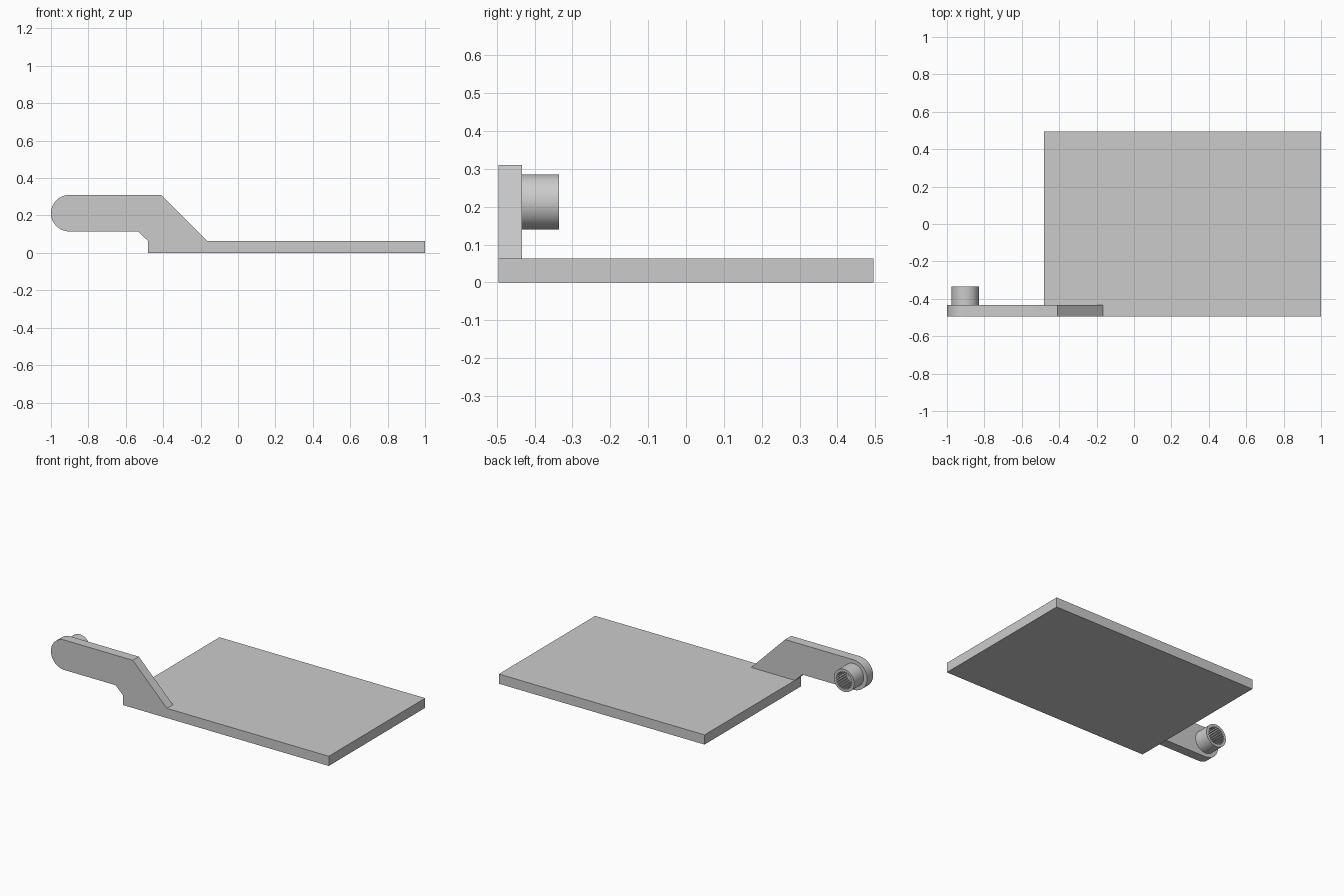
import bpy, bmesh
from math import sin, cos, pi, radians

cube = bpy.data.objects.get("Cube")
if cube:
    bpy.data.objects.remove(cube, do_unlink=True)

grey = bpy.data.materials.new("plain grey")
grey.use_nodes = True
COLOUR = (0.6, 0.6, 0.6, 1)
grey.diffuse_color = COLOUR
grey.node_tree.nodes["Principled BSDF"].inputs["Base Color"].default_value = COLOUR

FRONT, BACK = -0.495, 0.495
ARM_BACK = -0.433
THICK = 0.063
LEFT_EDGE = -0.48
HUB_X, HUB_Z, ARM_R = -0.9025, 0.2125, 0.0975


def finish(name, bm):
    bmesh.ops.recalc_face_normals(bm, faces=bm.faces)
    mesh = bpy.data.meshes.new(name)
    bm.to_mesh(mesh)
    bm.free()
    mesh.materials.append(grey)
    obj = bpy.data.objects.new(name, mesh)
    bpy.context.collection.objects.link(obj)
    return obj


def extrude_profile(name, points, y0, y1):
    """Extrude an xz outline from y0 to y1."""
    bm = bmesh.new()
    face = bm.faces.new([bm.verts.new((x, y0, z)) for x, z in points])
    moved = bmesh.ops.extrude_face_region(bm, geom=[face])["geom"]
    verts = [v for v in moved if isinstance(v, bmesh.types.BMVert)]
    bmesh.ops.translate(bm, verts=verts, vec=(0, y1 - y0, 0))
    return finish(name, bm)


def smooth(obj):
    bpy.ops.object.select_all(action='DESELECT')
    obj.select_set(True)
    bpy.context.view_layer.objects.active = obj
    bpy.ops.object.shade_smooth_by_angle(angle=radians(20))


# Flat base plate
plate = extrude_profile("base_plate", [(LEFT_EDGE, 0), (1, 0), (1, THICK), (LEFT_EDGE, THICK)],
                        FRONT, BACK)

# Raised arm with a rounded end
tip = [(HUB_X + ARM_R * cos(a), HUB_Z + ARM_R * sin(a))
       for a in (pi / 2 + pi * i / 32 for i in range(33))]
outline = tip + [(-0.535, 0.115), (LEFT_EDGE, THICK), (LEFT_EDGE, 0),
                 (-0.165, 0), (-0.165, THICK), (-0.41, 0.31)]
arm = extrude_profile("arm", outline, FRONT, ARM_BACK)

# Fuse the arm and plate into one solid
union = plate.modifiers.new("fuse arm", 'BOOLEAN')
union.operation = 'UNION'
union.solver = 'EXACT'
union.object = arm
bpy.context.view_layer.objects.active = plate
bpy.ops.object.modifier_apply(modifier=union.name)
bpy.data.objects.remove(arm, do_unlink=True)
plate.name = "plate_with_arm"
smooth(plate)

# Round boss with a toothed socket
TEETH = 24
COUNT = TEETH * 4
BOSS_BACK = -0.335
bm = bmesh.new()


def ring(y, radius):
    return [bm.verts.new((HUB_X + radius(i) * cos(2 * pi * i / COUNT), y,
                          HUB_Z + radius(i) * sin(2 * pi * i / COUNT)))
            for i in range(COUNT)]


def outer(i):
    return 0.073


def toothed(i):
    return 0.058 if i % 4 < 2 else 0.051


rings = [ring(ARM_BACK, outer), ring(BOSS_BACK, outer),
         ring(BOSS_BACK, toothed), ring(ARM_BACK + 0.001, toothed)]
for a, b in zip(rings, rings[1:]):
    for i in range(COUNT):
        j = (i + 1) % COUNT
        bm.faces.new((a[i], a[j], b[j], b[i]))
bm.faces.new(rings[0])
bm.faces.new(rings[-1])
smooth(finish("toothed_socket", bm))
